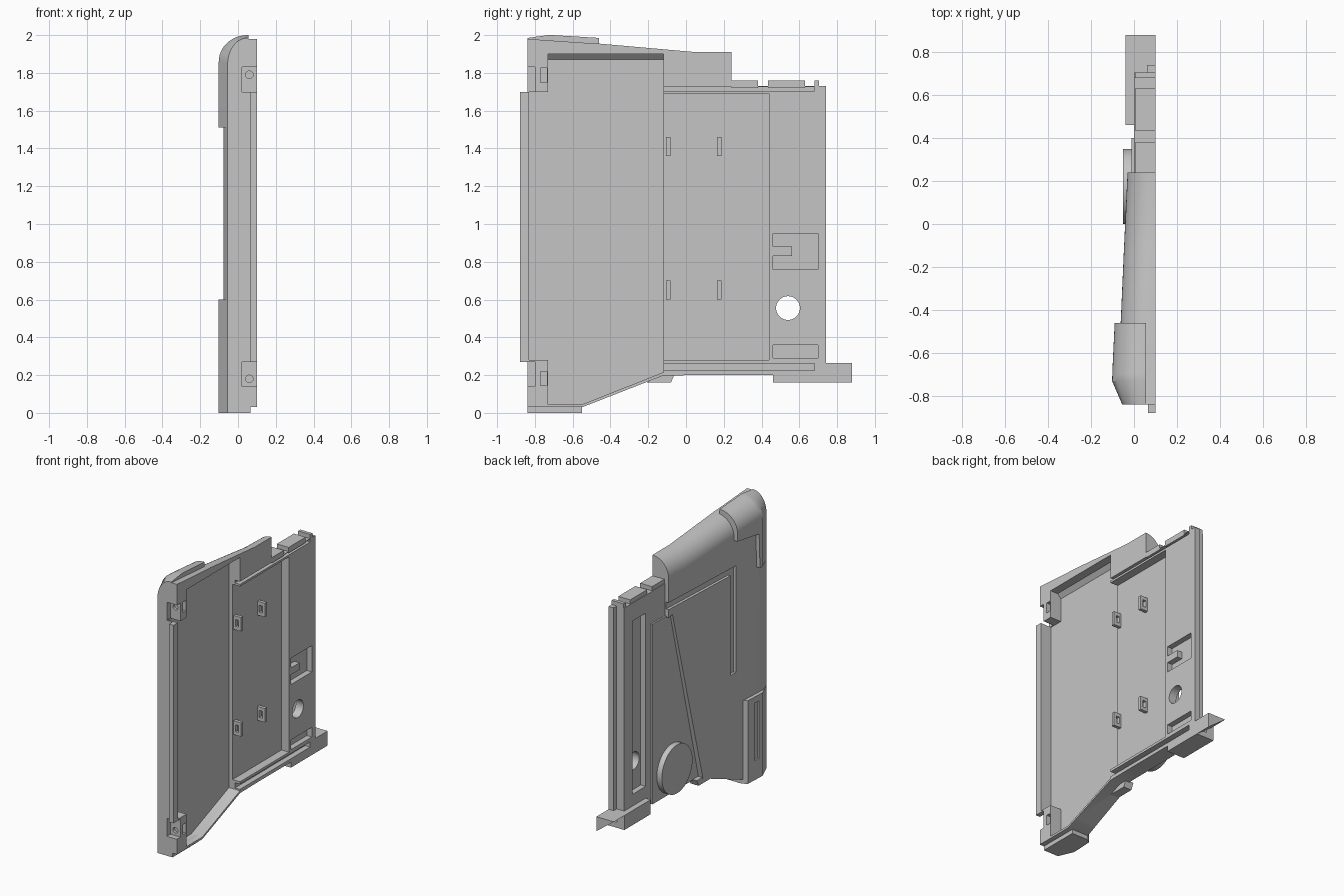
import bpy, bmesh
from math import sin, cos, pi

cube = bpy.data.objects.get("Cube")
if cube:
    bpy.data.objects.remove(cube)

grey = bpy.data.materials.new("plain_grey")
grey.use_nodes = True
tone = (0.56, 0.56, 0.56, 1)
grey.diffuse_color = tone
grey.node_tree.nodes["Principled BSDF"].inputs["Base Color"].default_value = tone


def loft(name, rings):
    """Skin closed rings of equal length and cap both ends."""
    bm = bmesh.new()
    loops = [[bm.verts.new(p) for p in ring] for ring in rings]
    n = len(loops[0])
    for a, b in zip(loops, loops[1:]):
        for i in range(n):
            j = (i + 1) % n
            bm.faces.new((a[i], a[j], b[j], b[i]))
    bm.faces.new(loops[0])
    bm.faces.new(loops[-1][::-1])
    bmesh.ops.recalc_face_normals(bm, faces=bm.faces)
    mesh = bpy.data.meshes.new(name)
    bm.to_mesh(mesh)
    bm.free()
    mesh.materials.append(grey)
    ob = bpy.data.objects.new(name, mesh)
    bpy.context.collection.objects.link(ob)
    return ob


def side_prism(name, outline, x0, x1):
    return loft(name, [[(x, y, z) for y, z in outline] for x in (x0, x1)])


def plan_prism(name, outline, z0, z1):
    return loft(name, [[(x, y, z) for y, x in outline] for z in (z0, z1)])


def box(name, x, y, z):
    return side_prism(name, [(y[0], z[0]), (y[1], z[0]), (y[1], z[1]), (y[0], z[1])], *x)


def disc(name, y, z, r, x0, x1, n=40):
    ring = [(y + r * cos(2 * pi * i / n), z + r * sin(2 * pi * i / n)) for i in range(n)]
    return side_prism(name, ring, x0, x1)


def front_hole(z):
    ring = [(0.06 + 0.02 * cos(i * pi / 8), 0.02 * sin(i * pi / 8) + z) for i in range(16)]
    return loft("cutter", [[(x, y, zz) for x, zz in ring] for y in (-0.81, -0.78)])


def rounded_shell(name, stations, x_in):
    """Loft along y; station = y, outer x, bottom z, top z, arc end x."""
    rings = []
    for y, xo, zb, zt, xe in stations:
        ring = [(x_in, y, zb), (xo, y, zb)]
        for i in range(13):
            a = i / 12 * pi / 2
            ring.append((xe - (xe - xo) * cos(a), y, zt - 0.14 * (1 - sin(a))))
        ring.append((x_in, y, zt))
        rings.append(ring)
    return loft(name, rings)


def cut(ob, cutters):
    bpy.context.view_layer.objects.active = ob
    for c in cutters:
        mod = ob.modifiers.new("cut", "BOOLEAN")
        mod.operation, mod.solver, mod.object = "DIFFERENCE", "EXACT", c
        bpy.ops.object.modifier_apply(modifier=mod.name)


# Main shell with rounded top and sloping underside
body = rounded_shell("main_shell", [
    (-0.84, -0.055, 0.03, 1.98, 0.07), (-0.77, -0.078, 0.03, 1.975, 0.07),
    (-0.55, -0.067, 0.03, 1.96, 0.075), (-0.46, -0.062, 0.065, 1.955, 0.08),
    (-0.12, -0.047, 0.198, 1.925, 0.09), (0.05, -0.039, 0.2, 1.91, 0.097),
    (0.24, -0.03, 0.2, 1.91, 0.099)], 0.1)
top_cap = rounded_shell("top_front_cap", [
    (-0.84, -0.055, 1.51, 1.985, 0.05), (-0.73, -0.102, 1.51, 2.0, 0.05),
    (-0.70, -0.101, 1.51, 2.0, 0.05), (-0.69, -0.101, 1.76, 1.999, 0.05),
    (-0.46, -0.09, 1.79, 1.985, 0.05)], 0.055)
bottom_cap = plan_prism("bottom_front_cap", [
    (-0.84, 0.065), (-0.84, -0.055), (-0.73, -0.102), (-0.57, -0.095),
    (-0.55, -0.06), (-0.55, 0.065)], 0, 0.6)

# Rear plate with a thinner lip on its back edge
rear = box("rear_plate", (0, 0.1), (0.24, 0.705), (0.2, 1.73))
box("rear_lip", (0.06, 0.1), (0.7, 0.74), (0.2, 1.73))

# Inner recesses, the front one narrowing under the rounded top
recess = loft("cutter", [[(x, y, z) for y, z in (
    (-0.73, 0.045), (-0.55, 0.045), (-0.12, 0.215), (-0.12, top), (-0.73, top))]
    for x, top in ((0.012, 1.87), (0.04, 1.9), (0.2, 1.9))])
front_recess = box("cutter", (0.012, 0.2), (-0.83, -0.7), (0.28, 1.7))
middle = box("cutter", (0.04, 0.2), (-0.13, 0.44), (0.28, 1.69))
rails = [box("cutter", (0.06, 0.2), (-0.13, 0.68), z) for z in ((1.705, 1.725), (0.225, 0.262))]

# Corner notches with peg holes and slots
notches = []
for z0, z1, hole, slot in ((1.7, 1.83, 1.79, 1.79), (0.14, 0.27, 0.18, 0.185)):
    notches += [box("cutter", (0.02, 0.2), (-0.9, -0.8), (z0, z1)), front_hole(hole),
                box("cutter", (0.04, 0.2), (-0.77, -0.735), (slot - 0.04, slot + 0.035))]

# Outer grooves forming an inverted U, and the tapered sunken panel
groove_plan = [(-0.48, -0.3), (-0.48, -0.044), (0.24, -0.01), (0.24, -0.3)]
groove_top = plan_prism("cutter", groove_plan, 1.55, 1.6)
groove_front = plan_prism("cutter", [(-0.48, -0.3), (-0.48, -0.044), (-0.42, -0.041), (-0.42, -0.3)], 0.83, 1.57)
groove_rear = box("cutter", (-0.2, 0.04), (0.46, 0.61), (0.35, 1.6))
sunken_panel = side_prism("cutter", [(0.2, 1.5), (0.4, 1.45), (0.4, 0.1), (-0.15, 0.1)], -0.3, -0.012)

# Rear plate openings
notched_window = side_prism("cutter", [
    (0.46, 0.76), (0.7, 0.76), (0.7, 0.95), (0.46, 0.95), (0.46, 0.88),
    (0.56, 0.88), (0.56, 0.83), (0.46, 0.83)], 0.06, 0.2)
low_window = box("cutter", (0.06, 0.2), (0.46, 0.7), (0.29, 0.36))
round_hole = disc("cutter", 0.54, 0.555, 0.063, -0.2, 0.2)
cap_slot = box("cutter", (-0.2, -0.088), (-0.69, -0.64), (0.14, 0.555))

cut(body, [recess, front_recess, middle, *rails, *notches, groove_top, groove_front, sunken_panel])
cut(top_cap, [recess, front_recess, *notches])
cut(bottom_cap, [recess, front_recess, *notches, cap_slot])
cut(rear, [middle, *rails, groove_rear, notched_window, low_window, round_hole])

# Front tongue
box("front_tongue", (0.065, 0.1), (-0.88, -0.83), (0.27, 1.7))

# Top tabs along the rear plate
for i, (y0, y1) in enumerate(((0.24, 0.38), (0.435, 0.63), (0.68, 0.705))):
    box(f"top_tab_{i + 1}", (0.005, 0.1), (y0, y1), (1.72, 1.76))

# Hooks with slots on the middle floor
for y in (-0.095, 0.175):
    for z in (0.65, 1.41):
        hook = box("hook", (0.03, 0.1), (y - 0.012, y + 0.012), (z - 0.05, z + 0.05))
        cut(hook, [box("cutter", (0.055, 0.08), (y - 0.1, y + 0.1), (z - 0.025, z + 0.025))])

# Rear end of the sunken panel, round boss and lug
box("panel_extension", (-0.012, 0.01), (0.23, 0.4), (0.2, 1.5))
disc("round_boss", 0.175, 0.38, 0.175, -0.052, 0.01)
side_prism("lower_lug", [(-0.21, 0.16), (-0.08, 0.16), (-0.06, 0.205), (-0.12, 0.205)], -0.045, 0.02)

# Rear foot
foot = [(-0.04, 0.265), (0.1, 0.265), (0.1, 0.16)]
loft("rear_foot", [[(x, y, z) for x, z in foot] for y in (0.7, 0.88)])
box("foot_rail", (-0.04, 0.1), (0.46, 0.76), (0.16, 0.2))
box("foot_web", (-0.04, 0.02), (0.46, 0.76), (0.19, 0.265))

for ob in [o for o in bpy.data.objects if o.name.startswith("cutter")]:
    bpy.data.objects.remove(ob)

# Smooth the rounded parts while keeping edges sharp
bpy.ops.object.select_all(action="DESELECT")
for ob in bpy.context.collection.objects:
    if ob.type == "MESH":
        ob.select_set(True)
        bpy.context.view_layer.objects.active = ob
bpy.ops.object.shade_smooth_by_angle(angle=0.4)
